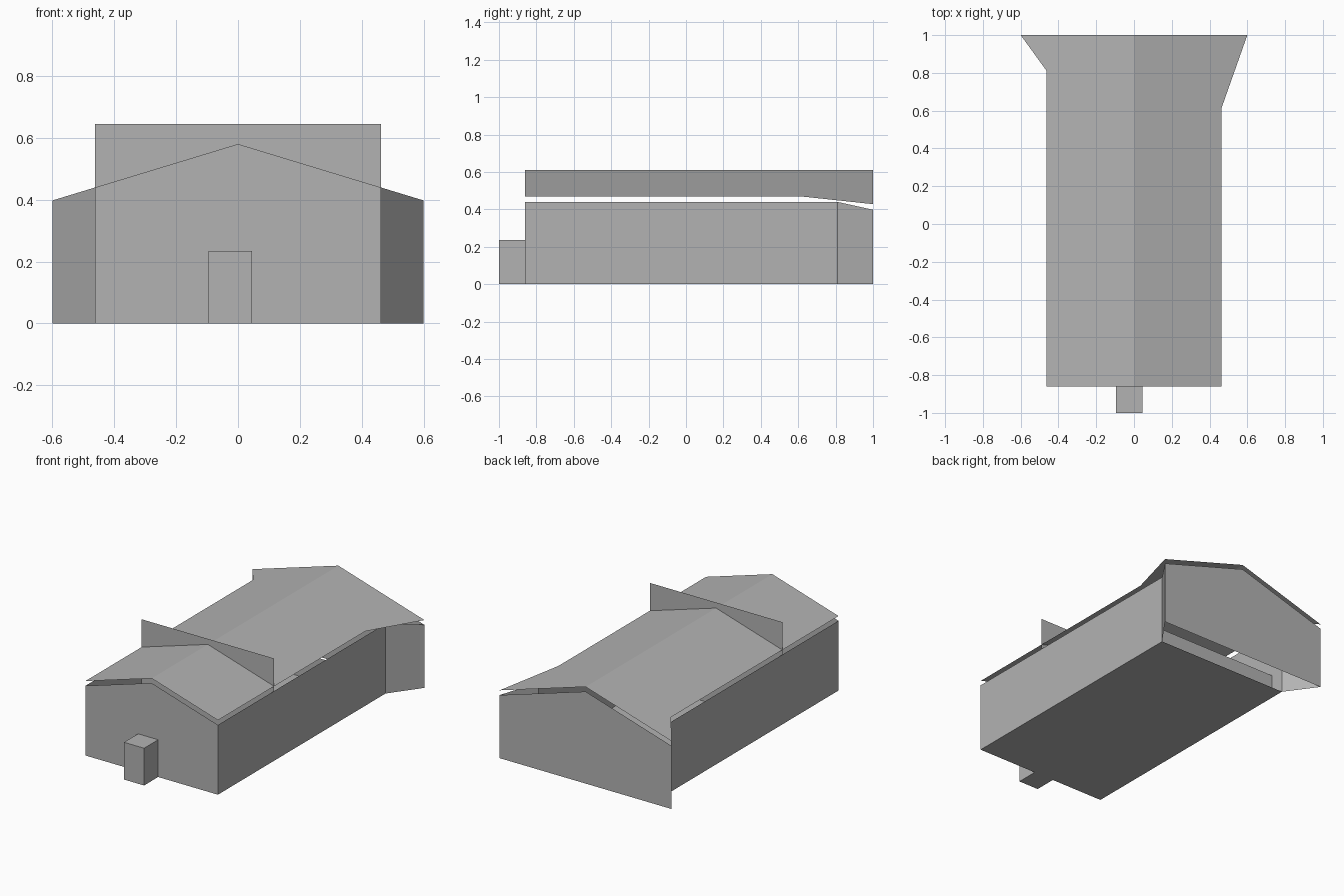
import bpy
import bmesh

if "Cube" in bpy.data.objects:
    bpy.data.objects.remove(bpy.data.objects["Cube"], do_unlink=True)

# One plain grey for the whole building
GREY = (0.45, 0.45, 0.45, 1)
grey = bpy.data.materials.new("plain_grey")
grey.use_nodes = True
grey.diffuse_color = GREY
grey.node_tree.nodes["Principled BSDF"].inputs["Base Color"].default_value = GREY

# Main dimensions
HALF, FLARE = 0.462, 0.6          # half widths of the hall and its flared back
FRONT, BEND, BACK = -0.86, 0.81, 1.0
RIDGE, PITCH, GAP = 0.58, 0.304, 0.03


def pitch_z(x):
    return RIDGE - PITCH * abs(x)


def sheet(name, *polygons):
    """Thin surface made of flat polygons, welded where they meet."""
    bm = bmesh.new()
    for points in polygons:
        bm.faces.new([bm.verts.new(p) for p in points])
    bmesh.ops.remove_doubles(bm, verts=bm.verts, dist=0.0001)
    mesh = bpy.data.meshes.new(name)
    bm.to_mesh(mesh)
    bm.free()
    mesh.materials.append(grey)
    obj = bpy.data.objects.new(name, mesh)
    bpy.context.collection.objects.link(obj)
    return obj


def upright(name, y, half, top, facing):
    """Crosswise wall whose top follows the given height rule."""
    pts = [(-half, y, 0), (half, y, 0), (half, y, top(half)),
           (0, y, top(0)), (-half, y, top(half))]
    return sheet(name, pts[::facing])


def side_panel(x0, y0, x1, y1):
    return [(x0, y0, 0), (x1, y1, 0), (x1, y1, pitch_z(x1)), (x0, y0, pitch_z(x0))]


# Gable ends, raised cross wall and low partition
upright("front_wall", FRONT, HALF, pitch_z, 1)
upright("back_wall", BACK, FLARE, pitch_z, -1)
upright("cross_wall", -0.3, HALF, lambda x: 0.645, 1)
upright("low_partition", 0.72, HALF, lambda x: 0.15, -1)

# Long side walls with flared ends
for side, name in ((1, "left"), (-1, "right")):
    sheet(name + "_wall",
          side_panel(side * HALF, FRONT, side * HALF, BEND)[::side],
          side_panel(side * HALF, BEND, side * FLARE, BACK)[::side])

# Floor
sheet("floor", [(-HALF, FRONT, 0), (-HALF, BEND, 0), (HALF, BEND, 0), (HALF, FRONT, 0)])

# Roof slopes float just above the walls; the flares start at different places
for side, name, flare_y in ((1, "left", 0.61), (-1, "right", BEND)):
    plan = [(0, FRONT), (HALF, FRONT), (HALF, flare_y), (FLARE, BACK), (0, BACK)]
    slope = [(side * x, y, pitch_z(x) + GAP) for x, y in plan]
    sheet(name + "_roof", slope[::side])

# Entrance block
bpy.ops.mesh.primitive_cube_add(size=1, location=(-0.025, -0.93, 0.1175))
porch = bpy.context.object
porch.name = "entrance_block"
porch.scale = (0.14, 0.14, 0.235)
porch.data.materials.append(grey)
